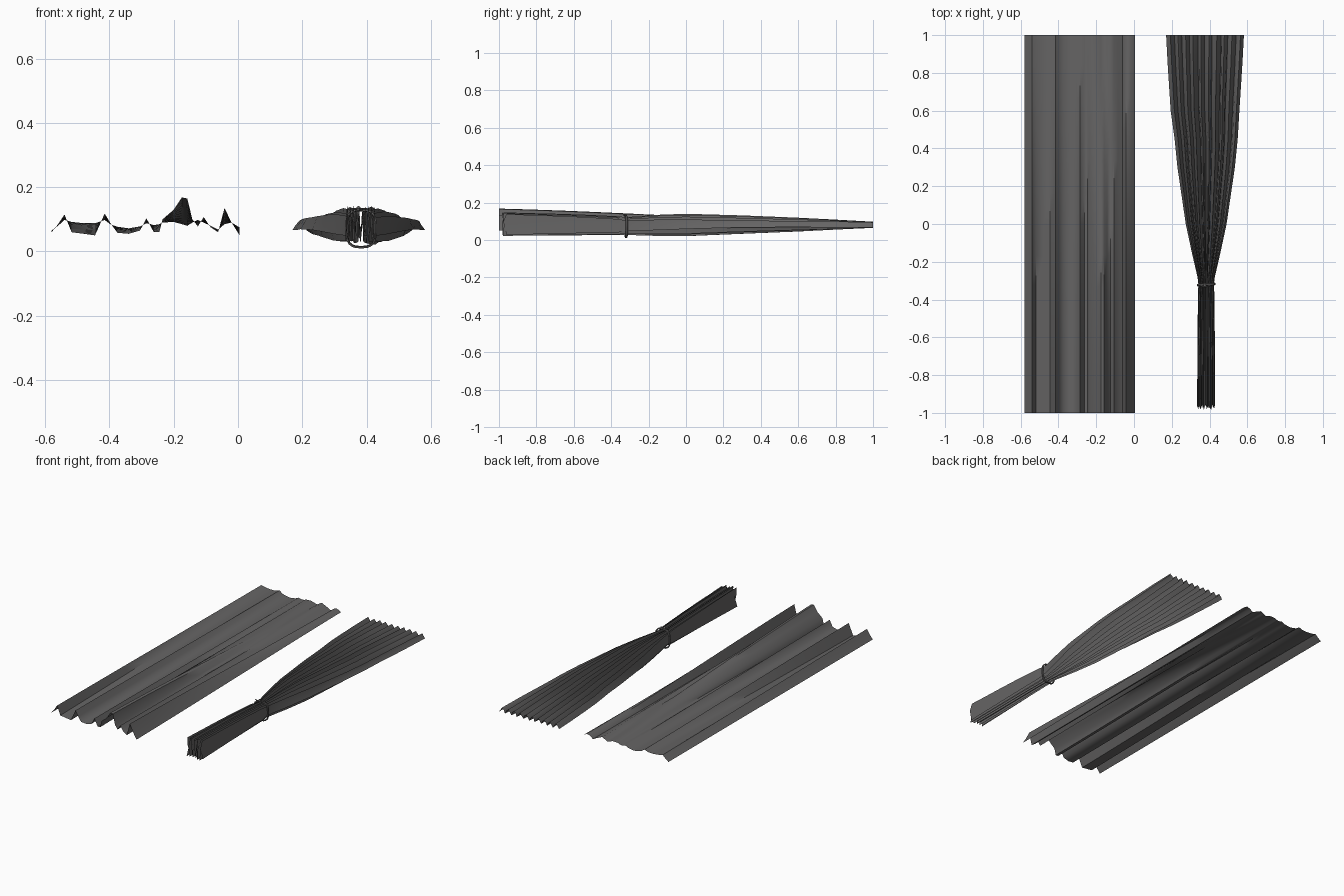
import bpy, bmesh, math, random

if "Cube" in bpy.data.objects:
    bpy.data.objects.remove(bpy.data.objects["Cube"])
random.seed(4)

def material(name, c):
    m = bpy.data.materials.new(name)
    m.diffuse_color = (*c, 1)
    m.use_nodes = True
    m.node_tree.nodes["Principled BSDF"].inputs["Base Color"].default_value = m.diffuse_color
    return m

cloth = material("charcoal fabric", (0.13, 0.127, 0.127))
cord = material("dark tie", (0.12, 0.117, 0.117))

def loft(name, rows, mat, closed=False, angle=50):
    """Skin a grid of rows of points."""
    bm = bmesh.new()
    g = [[bm.verts.new(p) for p in r] for r in rows]
    n = len(rows[0])
    for a, b in zip(g, g[1:]):
        for i in range(n - 1):
            bm.faces.new((a[i], a[i + 1], b[i + 1], b[i]))
    if closed:
        for i in range(n - 1):
            bm.faces.new((g[-1][i], g[-1][i + 1], g[0][i + 1], g[0][i]))
    me = bpy.data.meshes.new(name)
    bm.to_mesh(me)
    bm.free()
    me.materials.append(mat)
    ob = bpy.data.objects.new(name, me)
    bpy.context.collection.objects.link(ob)
    bpy.context.view_layer.objects.active = ob
    ob.select_set(True)
    bpy.ops.object.shade_smooth_by_angle(angle=math.radians(angle))
    ob.select_set(False)
    return ob

def interp(table, y):
    for (y0, *a), (y1, *b) in zip(table, table[1:]):
        if y <= y1:
            t = (y - y0) / (y1 - y0)
            return [p + (q - p) * t for p, q in zip(a, b)]
    return table[-1][1:]

# open curtain: x, z at hem, z at top
prof = [(-.58, .06, .065), (-.56, .085, .08), (-.54, .115, .098), (-.518, .06, .092),
        (-.48, .055, .088), (-.445, .05, .088), (-.415, .118, .098), (-.395, .085, .083),
        (-.375, .058, .077), (-.34, .055, .072), (-.305, .065, .078), (-.285, .103, .088),
        (-.262, .06, .082), (-.245, .06, .085), (-.235, .10, .09), (-.2, .13, .092),
        (-.175, .168, .085), (-.158, .165, .08), (-.142, .10, .09), (-.125, .078, .098),
        (-.107, .107, .09), (-.085, .075, .08), (-.062, .06, .068), (-.042, .135, .085),
        (-.02, .09, .09), (.005, .05, .075)]
rows = []
for j in range(13):
    t = j / 12
    s = t * t * (3 - 2 * t) * .4 + t * .6
    rows.append([(x, -1 + 2 * t, a + (b - a) * s) for x, a, b in prof])
loft("open_curtain", rows, cloth)

# gathered curtain: y, half width, centre z, fold amplitude, lens rounding
spine = [(-.985, .048, .08, .068, .0), (-.6, .046, .077, .062, .15), (-.36, .043, .072, .056, .3),
         (-.32, .041, .071, .052, .45), (-.28, .046, .071, .056, .5), (-.15, .076, .073, .064, .6),
         (0, .108, .075, .068, .7), (.3, .152, .078, .056, .75), (.6, .182, .079, .042, .7),
         (.85, .198, .08, .027, .4), (1, .206, .08, .018, .1)]
N = 40
wave = []
for i in range(N + 1):
    u = -1 + 2 * i / N
    w = (-.6, .2, 1, .3)[i % 4] if i % 4 != 0 else -1 + random.uniform(0, .35)
    w *= random.uniform(.82, 1)
    wave.append((u + random.uniform(-.015, .015) * (abs(u) < .98), w, random.uniform(0, .03)))
rows = []
ys = [-.985, -.85, -.7, -.55, -.42, -.36, -.32, -.28, -.22, -.15, -.08, 0, .1, .2, .3, .45, .6, .72, .85, 1]
for y in ys:
    hw, cz, amp, rnd = interp(spine, y)
    row = []
    for u, w, rag in wave:
        lens = 1 - rnd + rnd * math.sqrt(max(0, 1 - u * u))
        row.append((.382 + hw * u - .006 * (y > .5), y + (rag if y < -.9 else 0),
                    cz + amp * w * lens))
    rows.append(row)
loft("gathered_curtain", rows, cloth)

# tie band around the bundle
rows = []
for dy, k in ((-.007, 1), (-.004, 1.1), (.004, 1.1), (.007, 1), (0, .96)):
    row = []
    for i in range(25):
        a = math.tau * i / 24
        c, s = math.cos(a), math.sin(a)
        f = lambda v: math.copysign(abs(v) ** .7, v)
        row.append((.383 + .045 * k * f(c), -.32 + dy + .003 * c, .071 + .056 * k * f(s)))
    rows.append(row)
loft("tie_band", rows, cord, closed=True)

# small knot and loose ends of the tie
bpy.ops.mesh.primitive_uv_sphere_add(segments=10, ring_count=6, radius=.008, location=(.375, -.325, .133))
knot = bpy.context.object
knot.name = "tie_knot"
knot.data.materials.append(cord)
for x in (-.012, .014):
    bpy.ops.mesh.primitive_cylinder_add(vertices=8, radius=.003, depth=.028,
                                        location=(.375 + x, -.33, .133), rotation=(0, math.pi / 2, x * 20))
    bpy.context.object.name = "tie_end"
    bpy.context.object.data.materials.append(cord)
